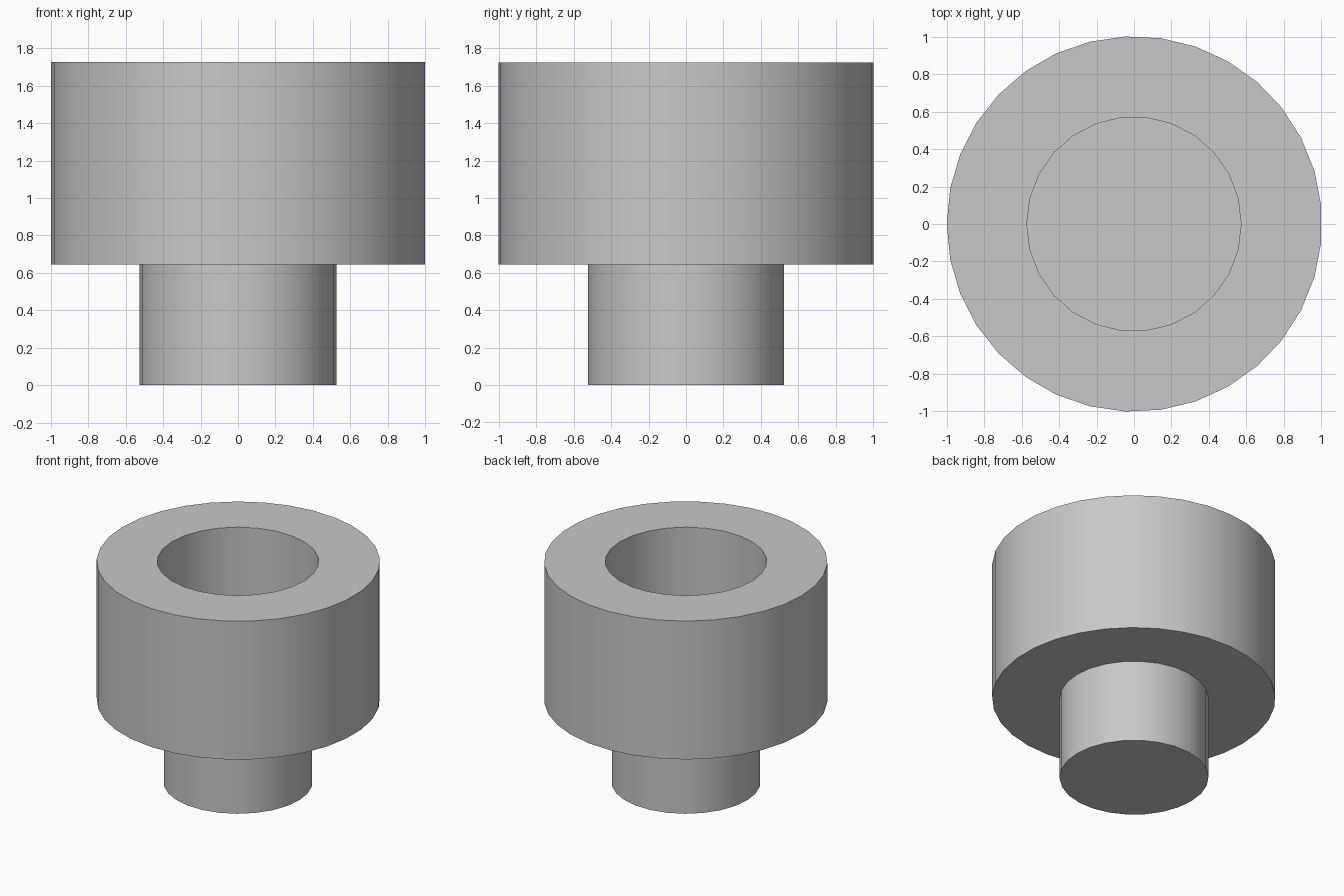
import bpy, bmesh, math

if "Cube" in bpy.data.objects:
    bpy.data.objects.remove(bpy.data.objects["Cube"])

OFFSET = 0.0023  # keeps the odd-sided head centred on x


def cylinder(name, radius, sides, z0, z1, dx=OFFSET):
    """Upright capped cylinder with one vertex column on the -x side."""
    bm = bmesh.new()
    ring = []
    for i in range(sides):
        a = math.pi + 2 * math.pi * i / sides
        ring.append(bm.verts.new((radius * math.cos(a) + dx, radius * math.sin(a), z0)))
    base = bm.faces.new(ring)
    top = bmesh.ops.extrude_face_region(bm, geom=[base])["geom"]
    bmesh.ops.translate(bm, vec=(0, 0, z1 - z0),
                        verts=[g for g in top if isinstance(g, bmesh.types.BMVert)])
    bmesh.ops.recalc_face_normals(bm, faces=bm.faces)
    mesh = bpy.data.meshes.new(name)
    bm.to_mesh(mesh)
    bm.free()
    obj = bpy.data.objects.new(name, mesh)
    bpy.context.collection.objects.link(obj)
    return obj


def combine(target, tool, operation):
    """Apply a boolean and remove the tool object."""
    mod = target.modifiers.new(operation.lower(), 'BOOLEAN')
    mod.operation = operation
    mod.solver = 'EXACT'
    mod.object = tool
    bpy.context.view_layer.objects.active = target
    bpy.ops.object.modifier_apply(modifier=mod.name)
    bpy.data.objects.remove(tool)


grey = bpy.data.materials.new("light_grey")
grey.diffuse_color = (0.58, 0.58, 0.58, 1)
grey.use_nodes = True
grey.node_tree.nodes["Principled BSDF"].inputs["Base Color"].default_value = grey.diffuse_color

# Wide head with a blind round bore, joined to the narrow stem
cup = cylinder("stemmed_cup", 1.0023, 33, 0.645, 1.725)
cup.data.materials.append(grey)
combine(cup, cylinder("stem", 0.527, 26, 0.0, 0.85, 0), 'UNION')
combine(cup, cylinder("bore_cutter", 0.572, 26, 1.025, 1.9, 0), 'DIFFERENCE')

# One material throughout, round walls smooth and rims sharp
cup.data.materials.clear()
cup.data.materials.append(grey)
for poly in cup.data.polygons:
    poly.material_index = 0
bpy.ops.object.select_all(action='DESELECT')
cup.select_set(True)
bpy.context.view_layer.objects.active = cup
bpy.ops.object.shade_smooth_by_angle(angle=math.radians(30))
